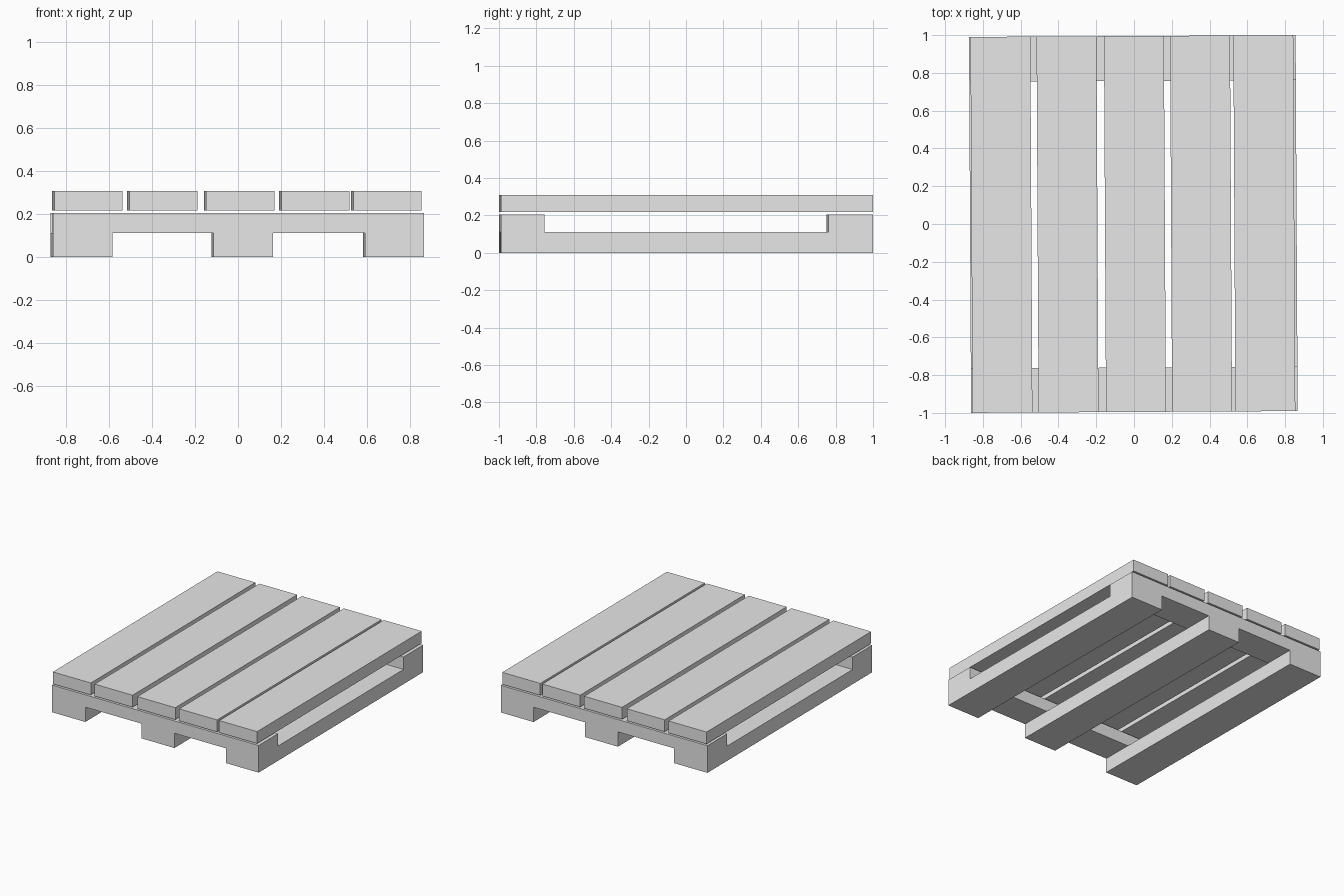
import bpy
import bmesh
from mathutils import Matrix, Vector

cube = bpy.data.objects.get("Cube")
if cube:
    bpy.data.objects.remove(cube, do_unlink=True)

# One plain grey for the whole pallet
GREY = (0.8, 0.8, 0.8, 1.0)
grey = bpy.data.materials.new("plain grey")
grey.use_nodes = True
grey.diffuse_color = GREY
grey.node_tree.nodes["Principled BSDF"].inputs["Base Color"].default_value = GREY

SKEW = Matrix.Rotation(0.0055, 4, "Z")  # the whole pallet sits slightly turned
HALF_LENGTH = 0.995


def add_object(name, bm):
    bmesh.ops.transform(bm, matrix=SKEW, verts=bm.verts)
    mesh = bpy.data.meshes.new(name)
    bm.to_mesh(mesh)
    bm.free()
    mesh.materials.append(grey)
    obj = bpy.data.objects.new(name, mesh)
    bpy.context.collection.objects.link(obj)


# Deck slats: five boards running front to back
SLAT_WIDTH, SLAT_BOTTOM, SLAT_TOP = 0.317, 0.217, 0.308
for i, x in enumerate((-0.702, -0.352, 0.005, 0.355, 0.69)):
    bm = bmesh.new()
    size = (SLAT_WIDTH, 2 * HALF_LENGTH, SLAT_TOP - SLAT_BOTTOM)
    centre = Vector((x, 0, (SLAT_BOTTOM + SLAT_TOP) / 2))
    bmesh.ops.create_cube(bm, size=1, matrix=Matrix.LocRotScale(centre, None, size))
    add_object(f"deck_slat_{i + 1}", bm)

# Base frame: three runners and two end beams joined in a single solid
xs = (-0.868, -0.589, -0.119, 0.157, 0.587, 0.861)
ys = (-HALF_LENGTH, -0.76, 0.757, HALF_LENGTH)
zs = (0, 0.112, 0.206)


def solid(i, j, k):
    inside = 0 <= i < 5 and 0 <= j < 3 and 0 <= k < 2
    return inside and (i % 2 == 0 if k == 0 else j != 1)


bm = bmesh.new()
cells = [(i, j, k) for i in range(5) for j in range(3) for k in range(2)]
for cell in (c for c in cells if solid(*c)):
    for axis in range(3):
        for side in (0, 1):
            neighbour = list(cell)
            neighbour[axis] += 2 * side - 1
            if solid(*neighbour):
                continue
            # Outer face of this cell, wound to point outwards
            u, v = (axis + 1) % 3, (axis + 2) % 3
            ring = []
            for du, dv in ((0, 0), (1, 0), (1, 1), (0, 1)):
                corner = list(cell)
                corner[axis] += side
                corner[u] += du
                corner[v] += dv
                ring.append(bm.verts.new((xs[corner[0]], ys[corner[1]], zs[corner[2]])))
            bm.faces.new(ring if side else ring[::-1])
bmesh.ops.remove_doubles(bm, verts=bm.verts, dist=0.0001)
bmesh.ops.dissolve_limit(bm, angle_limit=0.01, verts=bm.verts, edges=bm.edges)
add_object("base_frame", bm)
